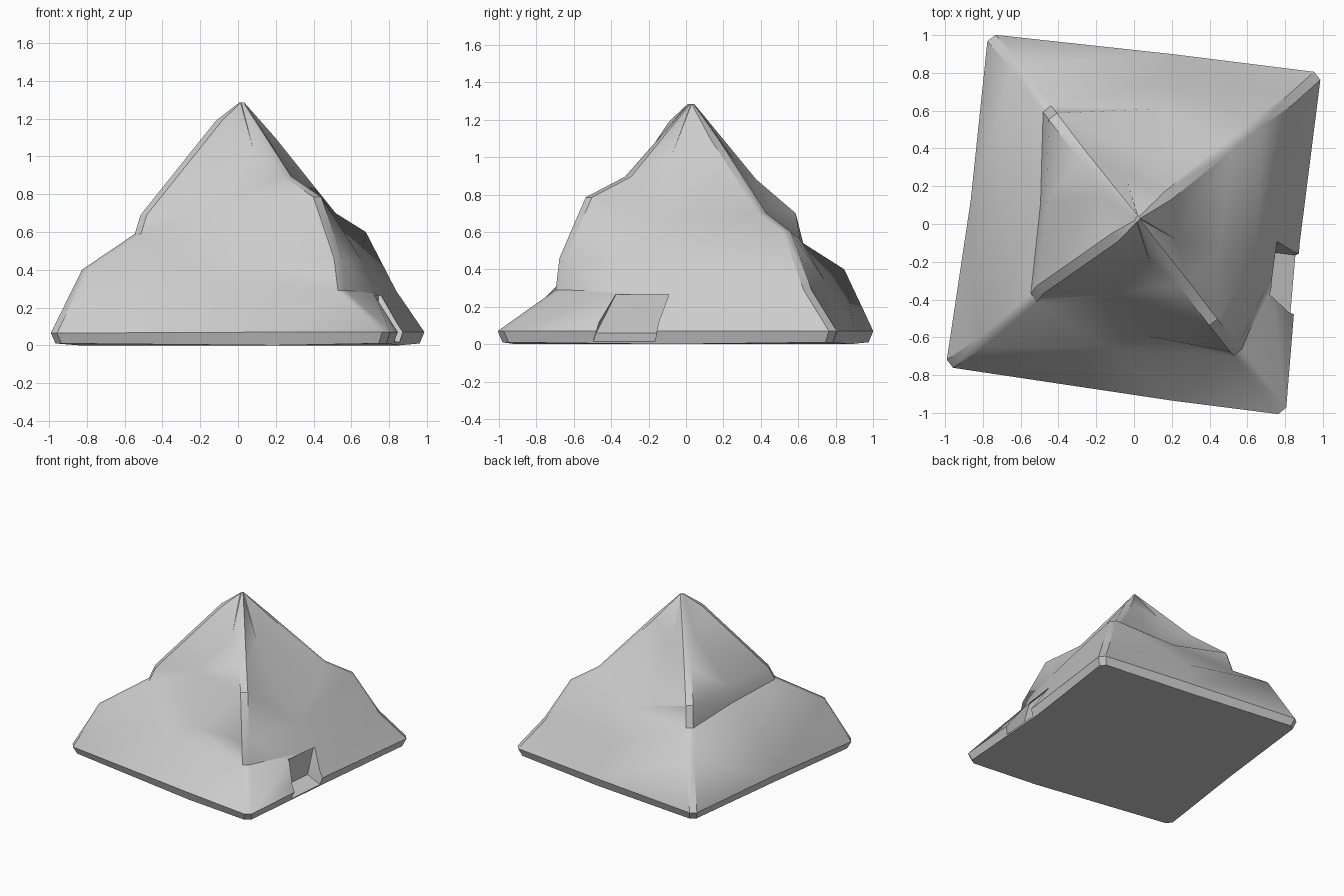
import bpy, bmesh
from mathutils import Vector

if "Cube" in bpy.data.objects:
    bpy.data.objects.remove(bpy.data.objects["Cube"])

# Ridge profiles from base rim to summit: front-left, front-right, back-right, back-left
ridges = [
    [(-.975, -.74, .065), (-.81, -.63, .40), (-.53, -.39, .59), (-.50, -.35, .69), (-.10, -.07, 1.19), (.01, .015, 1.285)],
    [(.785, -.99, .07), (.55, -.68, .29), (.53, -.66, .46), (.42, -.52, .785), (.26, -.31, .895), (.025, .02, 1.285)],
    [(.97, .785, .07), (.82, .65, .29), (.66, .54, .60), (.50, .41, .70), (.18, .15, 1.10), (.03, .035, 1.285)],
    [(-.755, .985, .07), (-.62, .83, .40), (-.46, .61, .54), (-.43, .57, .70), (-.27, .36, .88), (.015, .04, 1.285)],
]
# Bumps and dents in the middle of each face, keyed by (face, level)
mids = {
    (0, 0): (.20, -.935, .07), (0, 2): (.05, -.59, .43), (0, 3): (-.12, -.37, .74),
    (1, 1): (.72, -.30, .28), (1, 2): (.65, -.17, .46), (1, 3): (.45, -.14, .65),
    (2, 0): (.20, .90, .07), (2, 2): (.12, .61, .56), (2, 3): (.10, .36, .72),
}
CHAMFER = .027


def ring(level):
    pts = []
    for i in range(4):
        c = Vector(ridges[i][level])
        n = Vector(ridges[(i + 1) % 4][level])
        r = Vector(ridges[i][0])
        t = Vector((-r.y, r.x, 0)).normalized() * (CHAMFER if level < 5 else .006)
        pts += [c - t, c + t, Vector(mids.get((i, level), (c + n) / 2))]
    return pts


# Mountain body lofted through the rings, with an undercut base rim
rings = [ring(k) for k in range(6)]
base = [Vector((p.x * .975, p.y * .975, 0 if i % 3 == 2 else .01)) for i, p in enumerate(rings[0])]
rings.insert(0, base)
bm = bmesh.new()
loops = [[bm.verts.new(p) for p in r] for r in rings]
for a, b in zip(loops, loops[1:]):
    for i in range(12):
        j = (i + 1) % 12
        bm.faces.new((a[i], a[j], b[j], b[i]))
bm.faces.new(loops[0][::-1])
bm.faces.new(loops[-1])
bmesh.ops.triangulate(bm, faces=bm.faces[:])
bmesh.ops.recalc_face_normals(bm, faces=bm.faces[:])


def make_object(name, bm):
    me = bpy.data.meshes.new(name)
    bm.to_mesh(me)
    bm.free()
    ob = bpy.data.objects.new(name, me)
    bpy.context.collection.objects.link(ob)
    return ob


mountain = make_object("mountain", bm)

# Skewed block that cuts the doorway notch in the right face
bm = bmesh.new()
inner = [(.705, -.48, .06), (.735, -.15, .06), (.745, -.09, .265), (.71, -.375, .265)]
outer = [Vector(p) + Vector((.4, -.05, -.15 if p[2] < .1 else 0)) for p in inner]
a = [bm.verts.new(p) for p in inner]
b = [bm.verts.new(p) for p in outer]
bm.faces.new(a)
bm.faces.new(b[::-1])
for i in range(4):
    j = (i + 1) % 4
    bm.faces.new((a[i], b[i], b[j], a[j]))
bmesh.ops.triangulate(bm, faces=bm.faces[:])
bmesh.ops.recalc_face_normals(bm, faces=bm.faces[:])
cutter = make_object("notch_cutter", bm)
cutter.hide_render = True

mod = mountain.modifiers.new("notch", 'BOOLEAN')
mod.operation = 'DIFFERENCE'
mod.solver = 'EXACT'
mod.object = cutter
bpy.context.view_layer.objects.active = mountain
mountain.select_set(True)
bpy.ops.object.modifier_apply(modifier=mod.name)
bpy.data.objects.remove(cutter)

# Soft faces with crisp ridges
bpy.ops.object.shade_smooth_by_angle(angle=.6)
